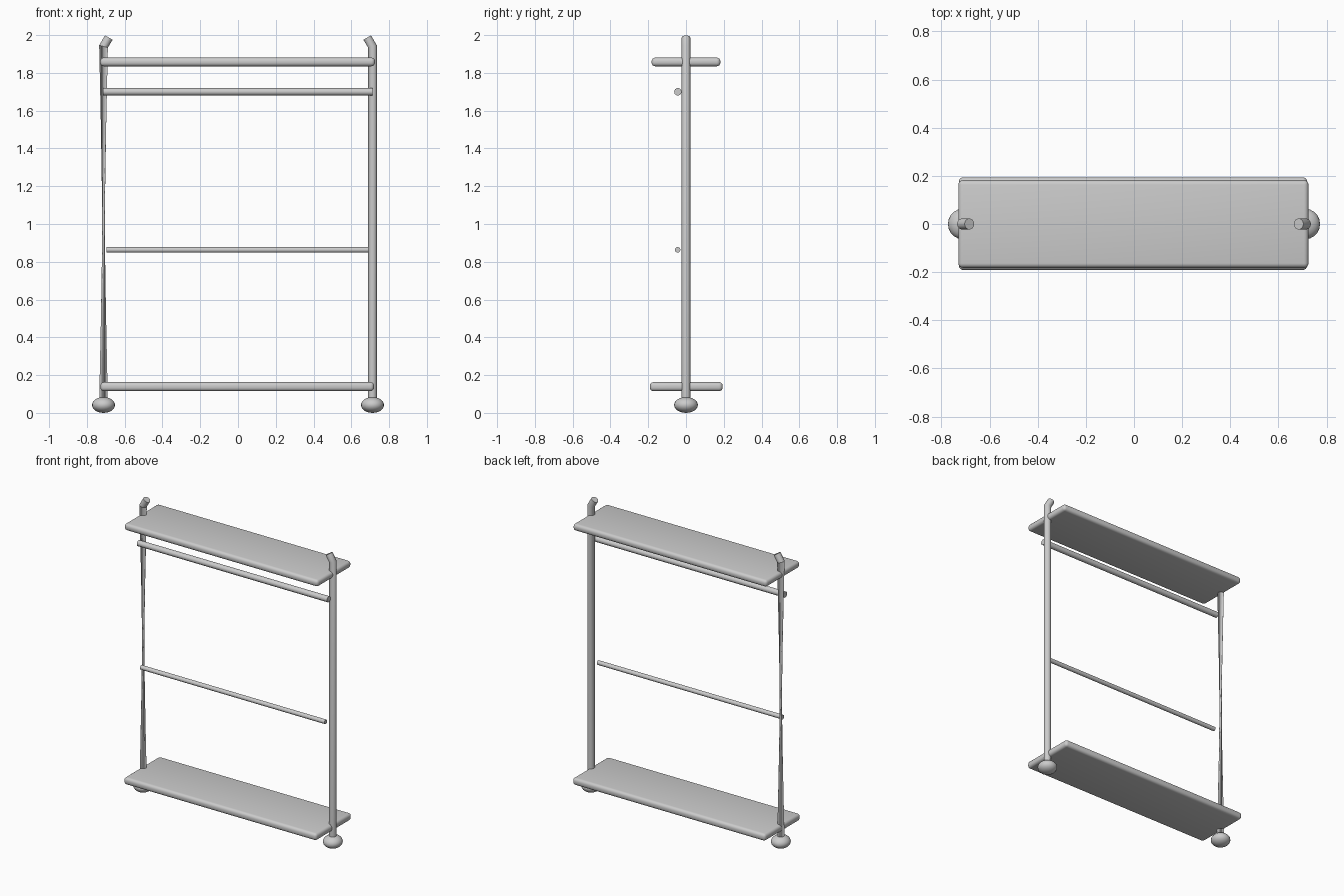
import bpy, bmesh, math
from mathutils import Matrix, Vector

cube = bpy.data.objects.get("Cube")
if cube:
    bpy.data.objects.remove(cube, do_unlink=True)

grey = bpy.data.materials.new("light_grey")
grey.use_nodes = True
colour = (0.6, 0.6, 0.6, 1)
grey.diffuse_color = colour
grey.node_tree.nodes["Principled BSDF"].inputs["Base Color"].default_value = colour


def finish(name, bm, angle=50):
    bmesh.ops.recalc_face_normals(bm, faces=bm.faces)
    mesh = bpy.data.meshes.new(name)
    bm.to_mesh(mesh)
    bm.free()
    mesh.materials.append(grey)
    obj = bpy.data.objects.new(name, mesh)
    bpy.context.collection.objects.link(obj)
    bpy.ops.object.select_all(action='DESELECT')
    obj.select_set(True)
    bpy.context.view_layer.objects.active = obj
    bpy.ops.object.shade_smooth_by_angle(angle=math.radians(angle))
    return obj


def shelf(name, low, high):
    # Board with rounded edges and corners
    low, high = Vector(low), Vector(high)
    bm = bmesh.new()
    bmesh.ops.create_cube(bm, size=1)
    bmesh.ops.scale(bm, vec=high - low, verts=bm.verts)
    bmesh.ops.translate(bm, vec=(low + high) / 2, verts=bm.verts)
    bmesh.ops.bevel(bm, geom=bm.edges[:], offset=0.019, segments=4,
                    profile=0.5, affect='EDGES')
    finish(name, bm)


def rail(name, x0, x1, y, z, radius):
    bm = bmesh.new()
    place = Matrix.Translation(((x0 + x1) / 2, y, z)) @ Matrix.Rotation(math.pi / 2, 4, 'Y')
    bmesh.ops.create_cone(bm, cap_ends=True, segments=10, radius1=radius,
                          radius2=radius, depth=x1 - x0, matrix=place)
    finish(name, bm)


def post(name, side, twist):
    # Tube of three rings: foot, bend and tilted tip; the foot ring may be twisted
    bm = bmesh.new()
    sides, radius = 16, 0.023
    rings = []
    for x, z, tilt, turn in ((0.712, 0.06, 0, twist), (0.712, 1.94, 15, 0), (0.684, 1.987, 30, 0)):
        slope = math.tan(math.radians(tilt)) if tilt == 15 else 0
        ring = []
        for i in range(sides):
            a = 2 * math.pi * i / sides + math.radians(turn)
            dx, dy = radius * math.cos(a), radius * math.sin(a)
            dz = slope * dx
            if tilt == 30:
                dx, dz = dx * math.cos(math.pi / 6), dx * math.sin(math.pi / 6)
            ring.append(bm.verts.new((side * (x + dx), dy, z + dz)))
        rings.append(ring)
    for a, b in zip(rings, rings[1:]):
        for i in range(sides):
            j = (i + 1) % sides
            bm.faces.new((a[i], a[j], b[j], b[i]))
    bm.faces.new(rings[0])
    bm.faces.new(rings[-1])
    finish(name, bm, 40)


def foot(name, x):
    # Flattened ball
    bm = bmesh.new()
    bmesh.ops.create_uvsphere(bm, u_segments=20, v_segments=12, radius=1)
    bmesh.ops.scale(bm, vec=(0.061, 0.063, 0.042), verts=bm.verts)
    bmesh.ops.translate(bm, vec=(x, 0, 0.042), verts=bm.verts)
    finish(name, bm)


# Shelves
shelf("upper_shelf", (-0.73, -0.182, 1.835), (0.725, 0.182, 1.881))
shelf("lower_shelf", (-0.728, -0.191, 0.115), (0.72, 0.194, 0.163))

# Rails in front of the posts
rail("upper_rail", -0.716, 0.711, -0.043, 1.70, 0.02)
rail("middle_rail", -0.696, 0.69, -0.044, 0.863, 0.015)

# Posts and feet, the right-hand post pinched by its twist
for side, label, twist in ((1, "left", 0), (-1, "right", 140)):
    post(label + "_post", side, twist)
    foot(label + "_foot", side * 0.712)
